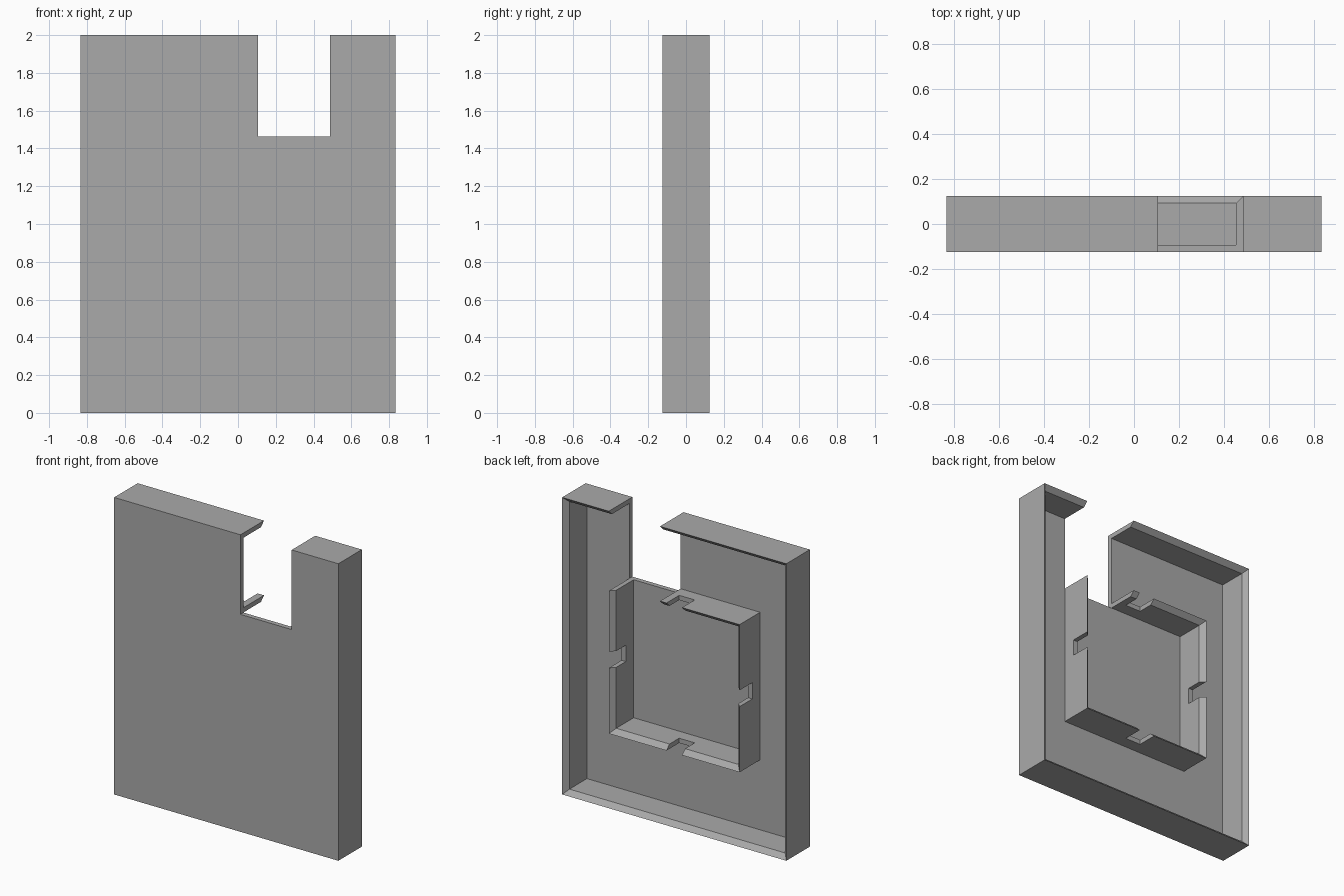
import bpy, bmesh

cube = bpy.data.objects.get("Cube")
if cube:
    bpy.data.objects.remove(cube, do_unlink=True)

HALF_W, HALF_D = 0.835, 0.125   # half width and half depth of the shell
T = 0.032                       # wall thickness, also the bevel size

grey = bpy.data.materials.new("plain grey")
grey.use_nodes = True
grey.diffuse_color = (0.4, 0.4, 0.4, 1)
grey.node_tree.nodes["Principled BSDF"].inputs["Base Color"].default_value = (0.4, 0.4, 0.4, 1)


def finish(name, bm):
    bmesh.ops.recalc_face_normals(bm, faces=bm.faces)
    mesh = bpy.data.meshes.new(name)
    bm.to_mesh(mesh)
    bm.free()
    mesh.materials.append(grey)
    obj = bpy.data.objects.new(name, mesh)
    bpy.context.collection.objects.link(obj)
    return obj


def loft(name, sections, closed):
    """Join rectangles (half x, half z, y) centred on z = 1; cap the ends or close the ring."""
    bm = bmesh.new()
    loops = [[bm.verts.new((sx * hx, y, 1 + sz * hz))
              for sx, sz in ((-1, -1), (1, -1), (1, 1), (-1, 1))]
             for hx, hz, y in sections]
    pairs = list(zip(loops, loops[1:]))
    if closed:
        pairs.append((loops[-1], loops[0]))
    else:
        bm.faces.new(loops[0])
        bm.faces.new(loops[-1])
    for a, b in pairs:
        for i in range(4):
            j = (i + 1) % 4
            bm.faces.new((a[i], a[j], b[j], b[i]))
    return finish(name, bm)


def cutter(name, low, high):
    bm = bmesh.new()
    bmesh.ops.create_cube(bm, size=1)
    for v in bm.verts:
        v.co = [lo + (c + 0.5) * (hi - lo) for c, lo, hi in zip(v.co, low, high)]
    obj = finish(name, bm)
    obj.hide_render = True
    obj.display_type = 'WIRE'
    obj.hide_set(True)
    return obj


def cut(obj, *tools):
    for tool in tools:
        mod = obj.modifiers.new(tool.name, 'BOOLEAN')
        mod.operation = 'DIFFERENCE'
        mod.solver = 'EXACT'
        mod.object = tool


# Open-backed shell: front panel and outer walls with knife-edge bevels
shell = loft("outer_shell", [
    (HALF_W, 1, -HALF_D), (HALF_W, 1, HALF_D),
    (HALF_W - T, 1 - T, HALF_D - T), (HALF_W - T, 1 - T, T - HALF_D)], False)

# Inner frame standing on the panel, rooted slightly inside it
FX, FZ = 0.487, 0.497
root = T / 2 - HALF_D
frame = loft("inner_frame", [
    (FX, FZ, root), (FX, FZ, HALF_D),
    (FX - T, FZ - T, HALF_D - T), (FX - T, FZ - T, root)], True)

# Top opening through the shell and frame
opening = cutter("opening_cutter", (0.106, -0.3, 1.464), (0.4875, 0.3, 2.2))
# Slots in the middle of each frame side
slot_x = cutter("vertical_slot_cutter", (-0.058, -0.01, 0.4), (0.058, 0.2, 1.6))
slot_z = cutter("side_slot_cutter", (-0.6, -0.01, 0.945), (0.6, 0.2, 1.055))

cut(shell, opening)
cut(frame, opening, slot_x, slot_z)
